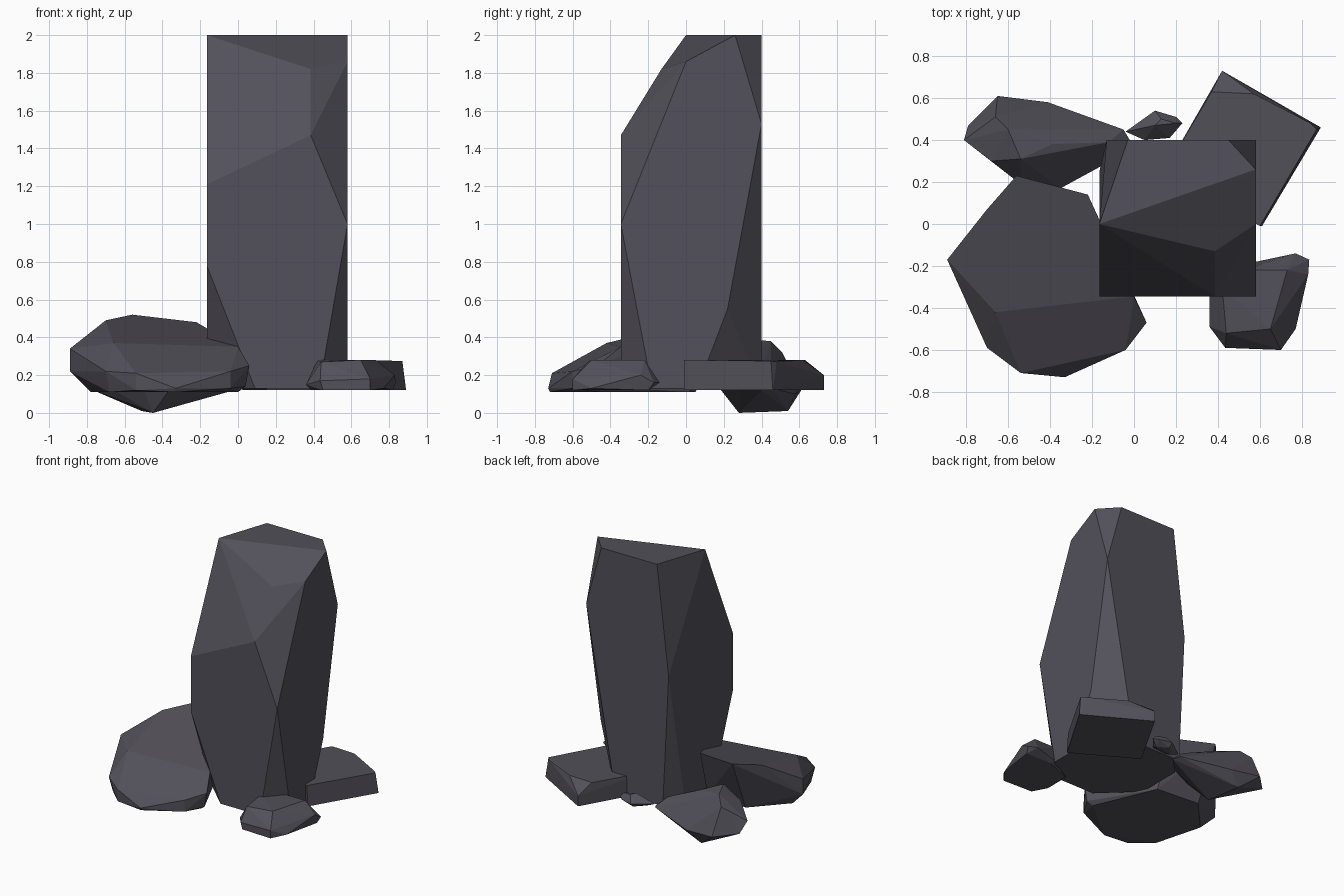
import bpy, bmesh, math

stone = bpy.data.materials.new("dark_stone")
stone.diffuse_color = (0.085, 0.08, 0.1, 1)


def rock(name, corners):
    """Chiselled stone: convex hull of its corner points, flat faces merged."""
    bm = bmesh.new()
    for c in corners:
        bm.verts.new(c)
    res = bmesh.ops.convex_hull(bm, input=bm.verts[:])
    junk = {g for k in ("geom_interior", "geom_unused") for g in res[k]
            if isinstance(g, bmesh.types.BMVert)}
    bmesh.ops.delete(bm, geom=list(junk), context='VERTS')
    bmesh.ops.dissolve_limit(bm, angle_limit=math.radians(3),
                             verts=bm.verts[:], edges=bm.edges[:])
    bmesh.ops.recalc_face_normals(bm, faces=bm.faces[:])
    me = bpy.data.meshes.new(name)
    bm.to_mesh(me)
    bm.free()
    me.materials.append(stone)
    ob = bpy.data.objects.new(name, me)
    bpy.context.collection.objects.link(ob)
    return ob


# Tall standing stone
L, R, F, B = -0.165, 0.58, -0.345, 0.4
rock("standing_stone", [
    (L, 0, 2), (R, 0.26, 2), (0.45, B, 2), (-0.03, B, 2),
    (0.385, -0.13, 1.82), (R, 0, 1.86), (R, B, 1.53),
    (0.385, F, 1.47), (L, F, 1.21), (R, F, 1.0), (L, F, 0.78),
    (-0.13, B, 1.15), (R, 0.22, 0.55),
    (0.09, F, 0.13), (0.43, F, 0.13), (R, -0.18, 0.13), (R, 0.06, 0.13),
    (0.33, B, 0.13), (-0.08, B, 0.13), (L, 0.25, 0.13), (L, -0.1, 0.13)])

# Large boulder, front left
rock("large_boulder", [
    (-0.56, 0.23, 0.52), (-0.7, 0.07, 0.49), (-0.22, 0.14, 0.48),
    (-0.89, -0.17, 0.34), (-0.66, -0.42, 0.37), (0, -0.345, 0.35),
    (0.06, -0.47, 0.25), (-0.04, -0.6, 0.22), (-0.54, -0.71, 0.21),
    (-0.89, -0.17, 0.22), (-0.7, -0.59, 0.22), (-0.33, -0.73, 0.13),
    (0.04, -0.47, 0.14), (-0.04, -0.6, 0.13), (-0.54, -0.71, 0.12),
    (-0.33, -0.72, 0.11), (-0.68, -0.57, 0.11), (-0.78, -0.2, 0.11),
    (-0.55, 0.05, 0.11), (-0.2, 0.02, 0.11), (0, -0.45, 0.11)])

# Slanted rock, back left
rock("slanted_rock", [
    (-0.6, 0.45, 0.38), (-0.54, 0.31, 0.39), (-0.39, 0.38, 0.33),
    (-0.12, 0.39, 0.21), (-0.66, 0.51, 0.32), (-0.68, 0.3, 0.3),
    (-0.65, 0.61, 0.12), (-0.41, 0.58, 0.1), (-0.05, 0.45, 0.13),
    (-0.02, 0.4, 0.12), (-0.81, 0.4, 0.21), (-0.79, 0.47, 0.13),
    (-0.54, 0.19, 0.22), (-0.35, 0.17, 0.14), (-0.13, 0.29, 0.12),
    (-0.45, 0.28, 0), (-0.51, 0.54, 0.01), (-0.66, 0.4, 0.09)])

# Flat slab, back right
rock("flat_slab", [
    (0.42, 0.73, 0.12), (0.42, 0.73, 0.2), (0.37, 0.63, 0.28),
    (0.57, 0.62, 0.28), (0.84, 0.48, 0.27), (0.87, 0.45, 0.275),
    (0.89, 0.46, 0.12), (0.61, -0.01, 0.12), (0.6, -0.01, 0.28),
    (0.15, 0.26, 0.12), (0.15, 0.26, 0.28)])

# Low rock, front right
rock("low_rock", [
    (0.42, -0.3, 0.28), (0.44, -0.52, 0.27), (0.65, -0.5, 0.28),
    (0.73, -0.22, 0.28), (0.52, -0.22, 0.28), (0.7, -0.6, 0.18),
    (0.435, -0.59, 0.17), (0.36, -0.49, 0.15), (0.36, -0.3, 0.15),
    (0.835, -0.17, 0.16), (0.77, -0.14, 0.16), (0.83, -0.24, 0.2),
    (0.58, -0.18, 0.14), (0.7, -0.6, 0.12), (0.45, -0.59, 0.12),
    (0.39, -0.48, 0.12), (0.4, -0.28, 0.12), (0.77, -0.5, 0.13),
    (0.82, -0.2, 0.12), (0.6, -0.2, 0.12)])

# Pebble at the back
rock("pebble", [
    (0.1, 0.47, 0.21), (0.13, 0.5, 0.2), (0.2, 0.48, 0.19),
    (-0.04, 0.44, 0.15), (0.1, 0.54, 0.15), (0.2, 0.51, 0.15),
    (0.23, 0.48, 0.16), (0.17, 0.41, 0.14), (0.05, 0.4, 0.14),
    (0.03, 0.44, 0.12), (0.1, 0.51, 0.12), (0.18, 0.46, 0.12)])
